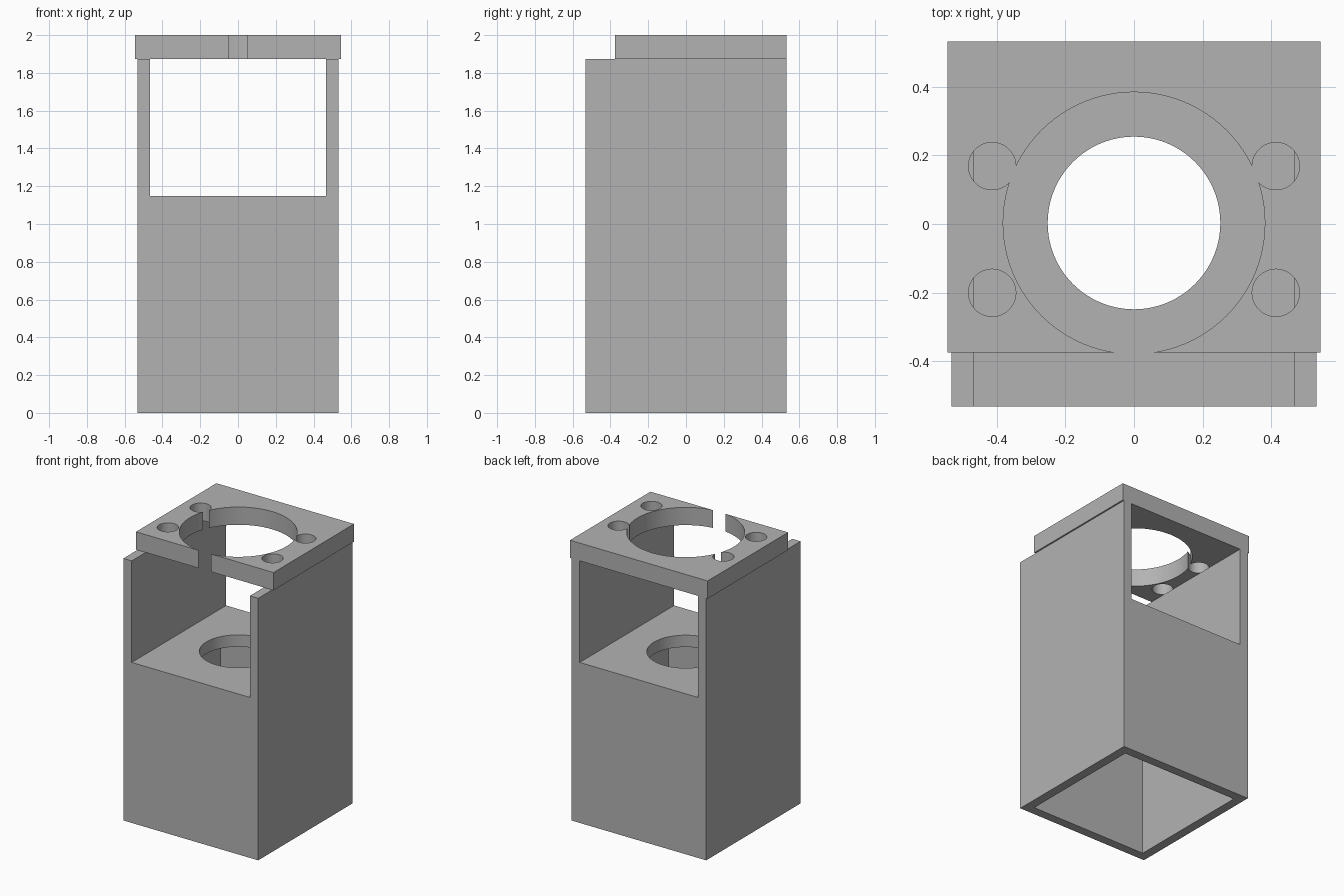
import bpy
import math

cube = bpy.data.objects.get("Cube")
if cube:
    bpy.data.objects.remove(cube, do_unlink=True)

grey = bpy.data.materials.new("plain grey")
grey.use_nodes = True
grey.diffuse_color = (0.45, 0.45, 0.45, 1)
grey.node_tree.nodes["Principled BSDF"].inputs["Base Color"].default_value = (0.45, 0.45, 0.45, 1)


def box(name, x, y, z):
    """Box spanning the (min, max) pairs x, y and z."""
    spans = (x, y, z)
    bpy.ops.mesh.primitive_cube_add(size=1, location=[sum(s) / 2 for s in spans])
    ob = bpy.context.object
    ob.name = name
    ob.scale = [s[1] - s[0] for s in spans]
    bpy.ops.object.transform_apply(location=True, rotation=False, scale=True)
    ob.data.materials.append(grey)
    return ob


def drill(name, x, y, radius, z):
    bpy.ops.mesh.primitive_cylinder_add(vertices=96, radius=radius, depth=z[1] - z[0],
                                        location=(x, y, sum(z) / 2))
    ob = bpy.context.object
    ob.name = name
    ob.data.materials.append(grey)
    return ob


def cut(target, cutter):
    cutter.hide_render = True
    mod = target.modifiers.new("cut", 'BOOLEAN')
    mod.operation = 'DIFFERENCE'
    mod.solver = 'EXACT'
    mod.object = cutter
    bpy.context.view_layer.objects.active = target
    bpy.ops.object.modifier_apply(modifier=mod.name)
    bpy.data.objects.remove(cutter, do_unlink=True)


def finish(ob):
    bpy.ops.object.select_all(action='DESELECT')
    ob.select_set(True)
    bpy.context.view_layer.objects.active = ob
    bpy.ops.object.shade_smooth_by_angle(angle=math.radians(30))


half, inner = 0.533, 0.467
shelf_top, shelf_bottom, wall_top = 1.147, 1.062, 1.873
bore_y = 0.003

# Body: square tube below, round-bored shelf, two side walls above
body = box("body", (-half, half), (-half, half), (0, wall_top))
cut(body, box("lower_cavity", (-inner, inner), (-inner, inner), (-0.2, shelf_bottom)))
cut(body, box("upper_opening", (-inner, inner), (-1, 1), (shelf_top, 2.2)))
cut(body, drill("shelf_bore", 0, bore_y, 0.252, (1, 1.3)))
finish(body)

# Lid: overhanging plate whose large bore breaks through the front edge
lid = box("lid", (-0.544, 0.544), (-0.3757, half), (wall_top, 2))
cut(lid, drill("lid_bore", 0, bore_y, 0.382, (1.7, 2.2)))
for x in (-0.414, 0.414):
    for y in (-0.201, 0.169):
        cut(lid, drill("screw_hole", x, y, 0.069, (1.7, 2.2)))
finish(lid)
